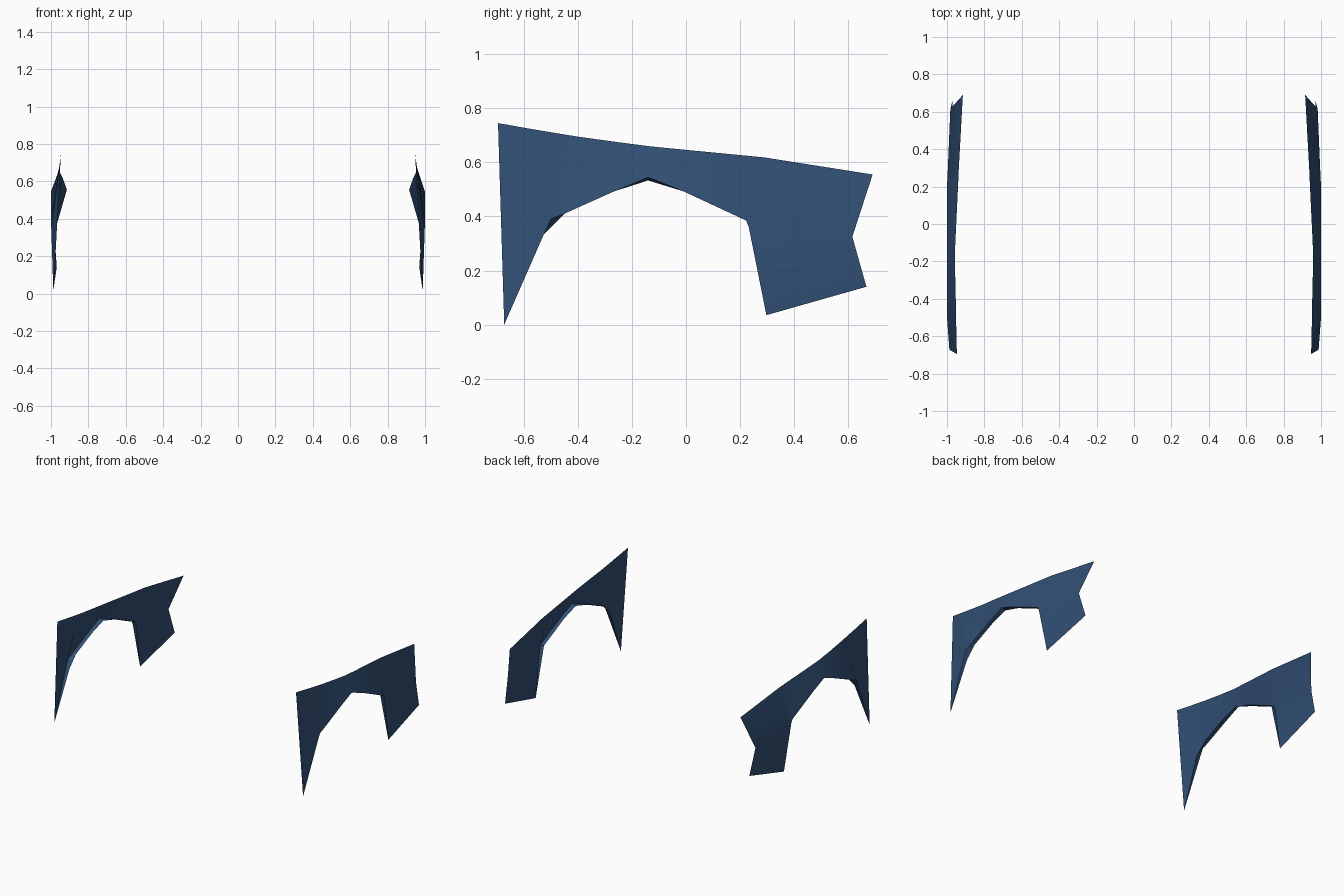
import bpy, bmesh
from math import radians

if "Cube" in bpy.data.objects:
    bpy.data.objects.remove(bpy.data.objects["Cube"])

# Paint
paint = bpy.data.materials.new("navy blue paint")
paint.use_nodes = True
NAVY = (0.031, 0.078, 0.175, 1)
paint.diffuse_color = NAVY
paint.node_tree.nodes["Principled BSDF"].inputs["Base Color"].default_value = NAVY

# Upper edge and wheel arch, front to back, as (x, y, z) on the left side
TOP = [(.947, -.695, .745), (.950, -.57, .723), (.952, -.45, .703),
       (.953, -.40, .695), (.956, -.27, .677), (.957, -.14, .66),
       (.951, -.01, .647), (.940, .22, .625), (.937, .29, .618)]
ARCH = [(.987, -.672, 0), (.998, -.525, .335), (1, -.50, .39),
        (1, -.45, .41), (1, -.265, .493), (1, -.14, .545),
        (1, -.01, .493), (1, .222, .385), (.998, .232, .36)]
# Rear outline: upper tip, notch, lower corner, foot
REAR = [(.915, .69, .555), (.982, .615, .325), (.969, .667, .14), (.985, .297, .035)]


def lip_edge():
    """Inner edge of the arch lip, coarser than the arch and fading out at its front."""
    pts = [(x - .028, y, z) for x, y, z in ARCH]
    pts[0] = ARCH[0]
    pts[2] = tuple((a + b) / 2 for a, b in zip(pts[1], pts[3]))
    x, y, z = pts[5]
    pts[5] = (x, y, z - .012)
    return pts


def fender(name, side):
    bm = bmesh.new()

    def row(points):
        return [bm.verts.new((side * x, y, z)) for x, y, z in points]

    def face(*verts):
        bm.faces.new(verts if side > 0 else verts[::-1])

    top, arch, rear, lip = row(TOP), row(ARCH), row(REAR), row(lip_edge())
    # Outer skin over the arch, and the lip turned inward below it
    for i in range(len(top) - 1):
        face(top[i], arch[i], arch[i + 1], top[i + 1])
        face(arch[i], lip[i], lip[i + 1], arch[i + 1])
    # Rear of the panel
    tip, notch, corner, foot = rear
    face(top[-1], arch[-1], notch, tip)
    face(arch[-1], foot, corner, notch)
    face(arch[-1], lip[-1], foot)
    bmesh.ops.remove_doubles(bm, verts=bm.verts, dist=.0005)

    mesh = bpy.data.meshes.new(name)
    bm.to_mesh(mesh)
    bm.free()
    mesh.materials.append(paint)
    obj = bpy.data.objects.new(name, mesh)
    bpy.context.collection.objects.link(obj)
    bpy.ops.object.select_all(action="DESELECT")
    obj.select_set(True)
    bpy.context.view_layer.objects.active = obj
    bpy.ops.object.shade_smooth_by_angle(angle=radians(35))


fender("left_fender", 1)
fender("right_fender", -1)
